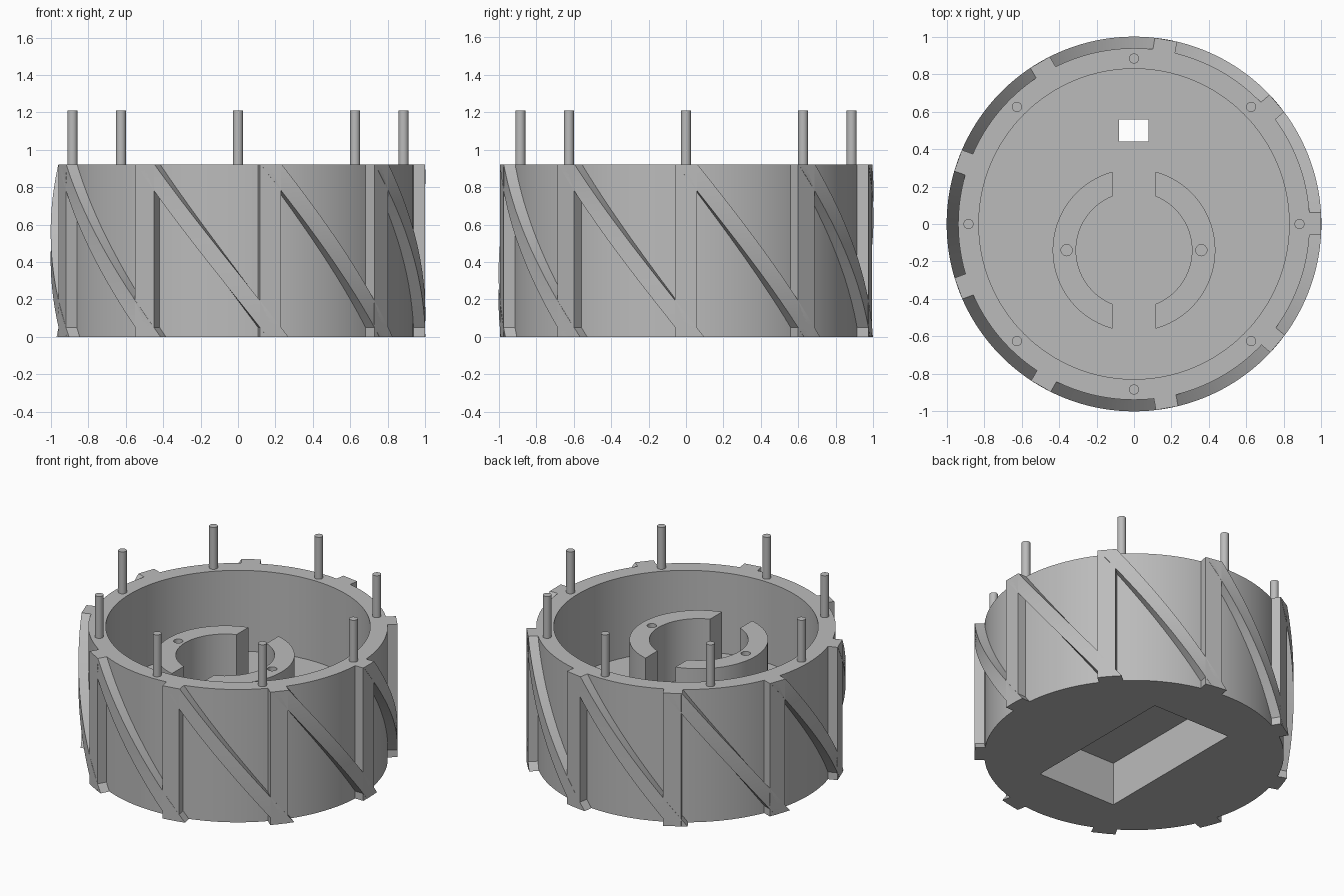
import bpy
import bmesh
from math import cos, sin, pi, radians
from mathutils import Matrix, Vector

cube = bpy.data.objects.get("Cube")
if cube:
    bpy.data.objects.remove(cube, do_unlink=True)

# Single plain grey material
grey = bpy.data.materials.new("plain_grey")
grey.use_nodes = True
GREY = (0.5, 0.5, 0.5, 1.0)
grey.diffuse_color = GREY
grey.node_tree.nodes["Principled BSDF"].inputs["Base Color"].default_value = GREY

HEIGHT = 0.92
FLOOR_TOP = 0.36
WALL_R = 0.94
RIB_R = 1.0
RIB_HALF = 0.0575
RIBS = 9
COLLAR_Y = -0.14


def finish(name, bm):
    bmesh.ops.recalc_face_normals(bm, faces=bm.faces)
    mesh = bpy.data.meshes.new(name)
    bm.to_mesh(mesh)
    bm.free()
    mesh.materials.append(grey)
    obj = bpy.data.objects.new(name, mesh)
    bpy.context.collection.objects.link(obj)
    return obj


def cylinder(name, r, z0, z1, x=0, y=0, sides=128):
    bm = bmesh.new()
    bmesh.ops.create_cone(bm, cap_ends=True, segments=sides, radius1=r, radius2=r,
                          depth=z1 - z0, matrix=Matrix.Translation((x, y, (z0 + z1) / 2)))
    return finish(name, bm)


def box(name, low, high):
    low, high = Vector(low), Vector(high)
    bm = bmesh.new()
    bmesh.ops.create_cube(bm, size=1, matrix=Matrix.Translation((low + high) / 2)
                          @ Matrix.Diagonal((*(high - low), 1)))
    return finish(name, bm)


def select_only(obj):
    bpy.ops.object.select_all(action="DESELECT")
    obj.select_set(True)
    bpy.context.view_layer.objects.active = obj


def cut(obj, *cutters):
    select_only(obj)
    for cutter in cutters:
        cutter.hide_render = True
        mod = obj.modifiers.new("cut", "BOOLEAN")
        mod.operation = "DIFFERENCE"
        mod.solver = "EXACT"
        mod.object = cutter
        bpy.ops.object.modifier_apply(modifier=mod.name)
        bpy.data.objects.remove(cutter, do_unlink=True)


def smooth(obj):
    select_only(obj)
    bpy.ops.object.shade_smooth_by_angle(angle=radians(30))


def bar(name, top_angle, twist, slices):
    """Rectangular bar on the drum wall, turned by twist from top to bottom."""
    bm = bmesh.new()
    rings = []
    for i in range(slices + 1):
        t = i / slices
        turn = Matrix.Rotation(radians(top_angle + twist * t), 3, "Z")
        z = HEIGHT * (1 - t)
        section = ((0.9, -RIB_HALF), (RIB_R, -RIB_HALF), (RIB_R, RIB_HALF), (0.9, RIB_HALF))
        rings.append([bm.verts.new(turn @ Vector((x, y, z))) for x, y in section])
    for a, b in zip(rings, rings[1:]):
        for k in range(4):
            n = (k + 1) % 4
            bm.faces.new((a[k], a[n], b[n], b[k]))
    bm.faces.new(rings[0])
    bm.faces.new(rings[-1])
    return finish(name, bm)


# Drum: open bore above the floor, pocket underneath, small window through the floor
drum = cylinder("drum", WALL_R, 0, HEIGHT)
cut(drum,
    cylinder("bore", 0.83, FLOOR_TOP, HEIGHT + 0.1),
    box("pocket", (-0.3, -0.56, -0.1), (0.3, 0.56, 0.3)),
    box("window", (-0.08, 0.44, 0.2), (0.077, 0.5595, 0.5)))
smooth(drum)

# Split collar standing on the floor, with a screw hole in each half
collar = cylinder("split_collar", 0.435, FLOOR_TOP - 0.01, 0.775, y=COLLAR_Y, sides=96)
cut(collar,
    cylinder("collar_bore", 0.31, 0.2, 1, y=COLLAR_Y, sides=96),
    box("collar_slot", (-0.115, -1, 0.2), (0.115, 1, 1)),
    *[cylinder("screw_hole", 0.03, 0.5, 1, x=s * 0.36, y=COLLAR_Y, sides=24) for s in (-1, 1)])
smooth(collar)

# Straight ribs and the slanting fins that link them
for i in range(RIBS):
    angle = 360 / RIBS * i
    bar(f"straight_rib_{i + 1}", angle, 0, 1)
    smooth(bar(f"slanting_fin_{i + 1}", angle + 0.3, 42, 32))

# Pins on the rim
for i in range(8):
    a = i * pi / 4
    smooth(cylinder(f"rim_pin_{i + 1}", 0.027, HEIGHT - 0.02, 1.21,
                    x=0.885 * cos(a), y=0.885 * sin(a), sides=24))
